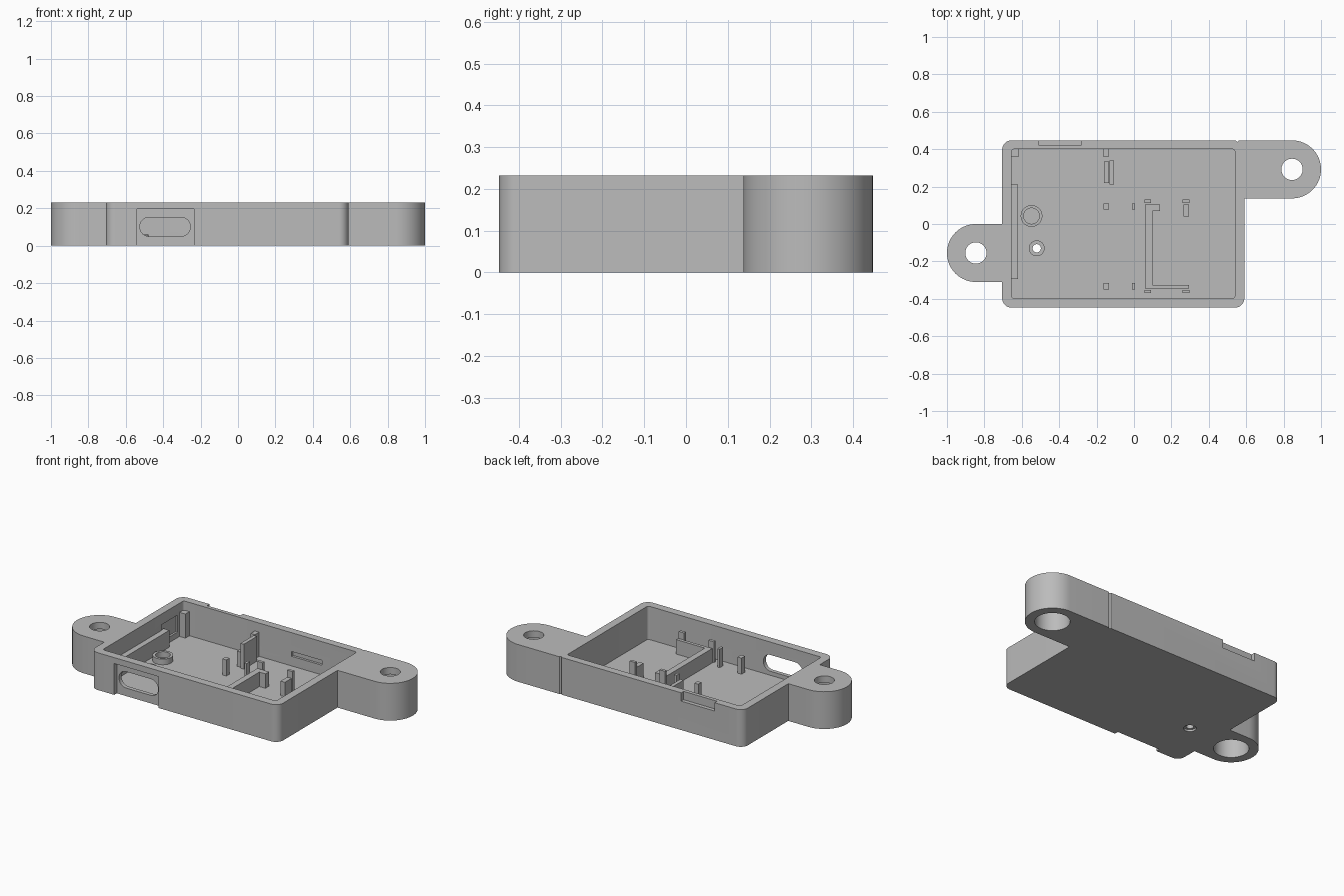
import bpy, bmesh, math

if "Cube" in bpy.data.objects:
    bpy.data.objects.remove(bpy.data.objects["Cube"])

grey = bpy.data.materials.new("grey_plastic")
grey.diffuse_color = (0.5, 0.5, 0.5, 1)
grey.use_nodes = True
grey.node_tree.nodes["Principled BSDF"].inputs["Base Color"].default_value = grey.diffuse_color

H, FLOOR = 0.232, 0.025


def arc(cx, cy, r, a0, a1, n=12):
    return [(cx + r * math.cos(math.radians(a0 + (a1 - a0) * i / n)),
             cy + r * math.sin(math.radians(a0 + (a1 - a0) * i / n))) for i in range(n + 1)]


def rounded(x0, x1, y0, y1, r, n=8):
    return (arc(x0 + r, y0 + r, r, 180, 270, n) + arc(x1 - r, y0 + r, r, 270, 360, n)
            + arc(x1 - r, y1 - r, r, 0, 90, n) + arc(x0 + r, y1 - r, r, 90, 180, n))


def finish(name, bm):
    bmesh.ops.recalc_face_normals(bm, faces=bm.faces)
    me = bpy.data.meshes.new(name)
    bm.to_mesh(me)
    bm.free()
    me.materials.append(grey)
    ob = bpy.data.objects.new(name, me)
    bpy.context.collection.objects.link(ob)
    return ob


def prism(name, pts, z0, z1, along_y=False):
    """Extrude an outline along z, or an x-z outline along y."""
    bm = bmesh.new()
    put = (lambda p, d: (p[0], d, p[1])) if along_y else (lambda p, d: (p[0], p[1], d))
    face = bm.faces.new([bm.verts.new(put(p, z0)) for p in pts])
    ext = bmesh.ops.extrude_face_region(bm, geom=[face])["geom"]
    for v in ext:
        if isinstance(v, bmesh.types.BMVert):
            v.co[1 if along_y else 2] = z1
    return finish(name, bm)


def box(name, x0, x1, y0, y1, z0, z1):
    return prism(name, [(x0, y0), (x1, y0), (x1, y1), (x0, y1)], z0, z1)


def disc(name, x, y, r, z0, z1, n=40):
    return prism(name, arc(x, y, r, 0, 360, n)[:-1], z0, z1)


def activate(ob):
    bpy.ops.object.select_all(action='DESELECT')
    ob.select_set(True)
    bpy.context.view_layer.objects.active = ob


def cut(ob, cutter):
    m = ob.modifiers.new("cut", 'BOOLEAN')
    m.operation, m.solver, m.object = 'DIFFERENCE', 'EXACT', cutter
    activate(ob)
    bpy.ops.object.modifier_apply(modifier=m.name)
    bpy.data.objects.remove(cutter)


def smooth(ob):
    activate(ob)
    bpy.ops.object.shade_smooth_by_angle(angle=math.radians(30))


# Case outline: rounded tray with two mounting ears, small groove beside the right ear
outline = (arc(-0.655, -0.397, 0.05, 180, 270) + arc(0.54, -0.397, 0.05, 270, 360)
           + [(0.59, 0.137)] + arc(0.845, 0.292, 0.155, -90, 90, 32)
           + [(0.56, 0.447), (0.552, 0.439), (0.544, 0.447)]
           + arc(-0.655, 0.397, 0.05, 90, 180)
           + [(-0.705, 0.0)] + arc(-0.845, -0.155, 0.155, 90, 270, 32) + [(-0.705, -0.31)])
case = prism("case", outline, 0, H)

# Tray cavity
cut(case, prism("cavity", rounded(-0.655, 0.54, -0.397, 0.4, 0.014, 5), FLOOR, 0.4))

# Ear screw holes with a wide bore from below
for x, y in ((0.845, 0.292), (-0.845, -0.155)):
    cut(case, disc("screw_hole", x, y, 0.057, -0.1, 0.4))
    cut(case, disc("screw_bore", x, y, 0.1, -0.1, 0.19))

# Front port: shallow recess open at the bottom, and a rounded slot
cut(case, box("port_recess", -0.54, -0.235, -0.6, -0.422, -0.1, 0.195))
cut(case, prism("port_slot", rounded(-0.525, -0.255, 0.05, 0.152, 0.05), -0.6, -0.3, True))

# Notch in the back rim, pockets inside the back and left walls
cut(case, box("rim_notch", -0.51, -0.28, 0.423, 0.6, 0.18, 0.4))
cut(case, box("back_pocket", 0.09, 0.3, 0.35, 0.415, 0.085, 0.115))
cut(case, box("left_pocket", -0.667, -0.6, 0.18, 0.34, 0.06, 0.165))

# Small button hole through the floor, flared below
cut(case, disc("button_hole", -0.52, -0.13, 0.022, -0.1, 0.1))
cut(case, disc("button_flare", -0.52, -0.13, 0.036, -0.1, 0.012))
smooth(case)

# Ring bosses on the floor
for name, x, y, ro, ri in (("large_boss", -0.548, 0.043, 0.058, 0.042),
                           ("small_boss", -0.52, -0.13, 0.042, 0.022)):
    boss = disc(name, x, y, ro, FLOOR - 0.003, 0.06)
    cut(boss, disc("boss_hole", x, y, ri, -0.1, 0.2))
    smooth(boss)

# Ledge along the left wall and post in the back left corner
box("left_ledge", -0.66, -0.62, -0.295, 0.21, 0.02, 0.13)
box("corner_post", -0.66, -0.615, 0.36, 0.405, 0.02, 0.175)

# Board clips in the middle
box("back_post", -0.165, -0.135, 0.36, 0.405, 0.02, 0.175)
box("clip_wall_low", -0.16, -0.135, 0.22, 0.335, 0.02, 0.12)
box("clip_wall_high", -0.13, -0.107, 0.21, 0.34, 0.02, 0.18)
for y0, y1 in ((0.078, 0.11), (-0.35, -0.315)):
    box("support_post", -0.162, -0.135, y0, y1, 0.02, 0.125)
    box("thin_post", -0.011, 0.005, y0, y1, 0.02, 0.14)

# Bracket wall with two feet, and its locating posts
prism("bracket_wall", [(0.06, -0.345), (0.295, -0.345), (0.295, -0.325), (0.098, -0.325),
                       (0.098, 0.07), (0.14, 0.07), (0.14, 0.105), (0.06, 0.105)], 0.02, 0.115)
box("bracket_stub", 0.265, 0.295, 0.04, 0.105, 0.02, 0.115)
for x in (0.055, 0.26):
    for y in (0.112, -0.37):
        box("locating_post", x, x + 0.037, y, y + 0.018, 0.02, 0.155)
